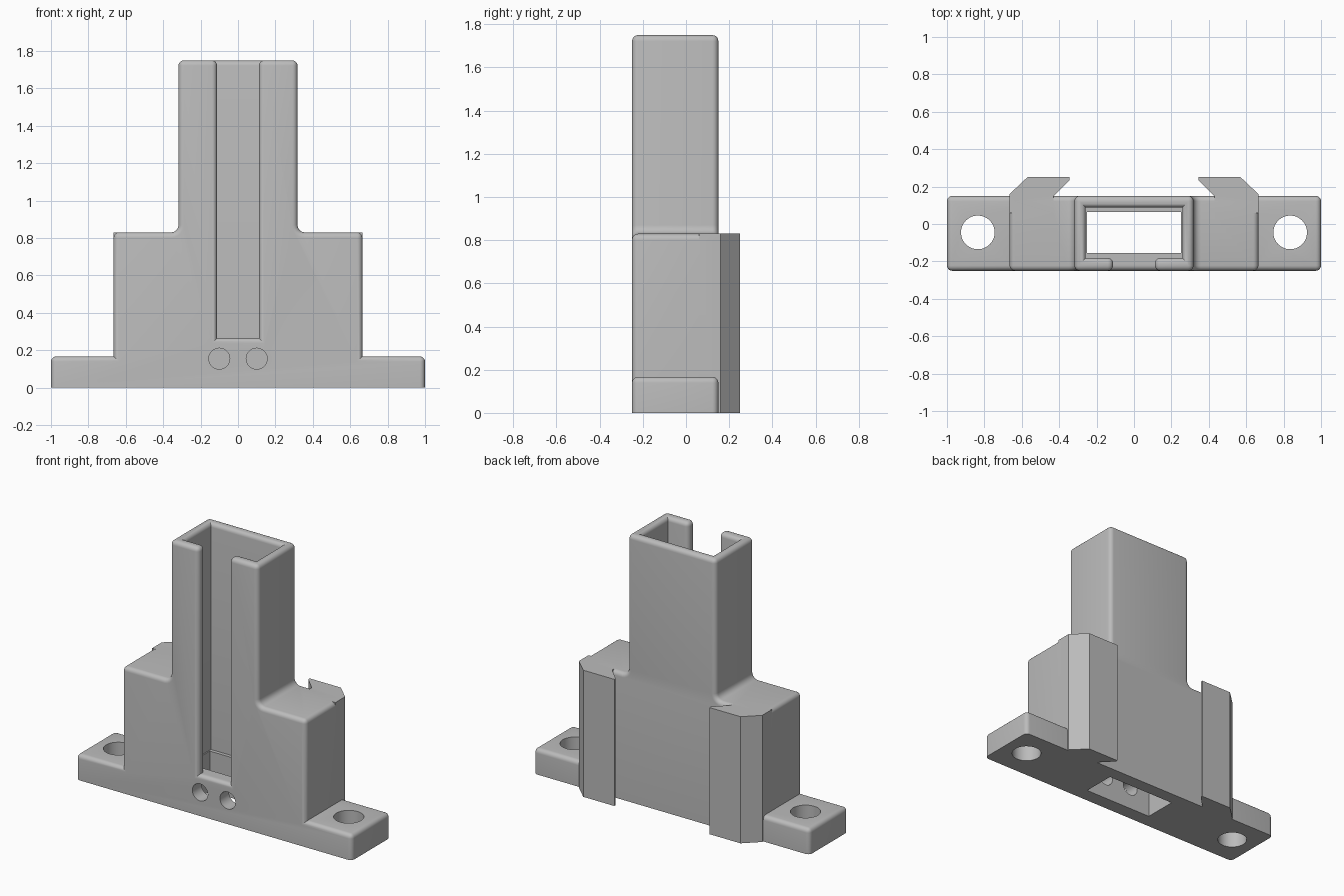
import bpy, bmesh, math
from mathutils import Vector

cube = bpy.data.objects.get("Cube")
if cube:
    bpy.data.objects.remove(cube, do_unlink=True)

grey = bpy.data.materials.new("plain grey")
grey.use_nodes = True
GREY = (0.5, 0.5, 0.5, 1)
grey.diffuse_color = GREY
grey.node_tree.nodes["Principled BSDF"].inputs["Base Color"].default_value = GREY


def prism(name, points, direction):
    """Extrude a closed outline of 3D points along a direction."""
    bm = bmesh.new()
    face = bm.faces.new([bm.verts.new(p) for p in points])
    grown = bmesh.ops.extrude_face_region(bm, geom=[face])["geom"]
    bmesh.ops.translate(bm, vec=Vector(direction),
                        verts=[v for v in grown if isinstance(v, bmesh.types.BMVert)])
    bmesh.ops.recalc_face_normals(bm, faces=bm.faces)
    mesh = bpy.data.meshes.new(name)
    bm.to_mesh(mesh)
    bm.free()
    mesh.materials.append(grey)
    obj = bpy.data.objects.new(name, mesh)
    bpy.context.collection.objects.link(obj)
    return obj


def upright(name, outline, low, high):
    return prism(name, [(x, y, low) for x, y in outline], (0, 0, high - low))


def circle(cx, cy, radius, count=48):
    turns = [math.tau * i / count for i in range(count)]
    return [(cx + radius * math.cos(a), cy + radius * math.sin(a)) for a in turns]


def combine(body, tool, operation):
    mod = body.modifiers.new("combine", 'BOOLEAN')
    mod.operation, mod.solver, mod.object = operation, 'EXACT', tool
    bpy.context.view_layer.objects.active = body
    bpy.ops.object.modifier_apply(modifier=mod.name)
    bpy.data.objects.remove(tool, do_unlink=True)


def mirrored(half):
    return half + [(-x, y) for x, y in reversed(half)]


FRONT, BACK = -0.25, 0.15
SHOULDER, TOP, SILL = 0.83, 1.75, 0.265

# Stepped body with a fillet where the tower meets the shoulders
fillet = 0.04
arc = [math.radians(a) for a in (270, 252, 234, 216, 198, 180)]
half = [(1, 0), (1, 0.167), (0.665, 0.167), (0.665, SHOULDER)]
half += [(0.318 + fillet + fillet * math.cos(a), SHOULDER + fillet + fillet * math.sin(a)) for a in arc]
half += [(0.318, TOP)]
body = prism("holder_body", [(x, FRONT, z) for x, z in mirrored(half)], (0, BACK - FRONT, 0))

# Channel inside the tower, open through the front slot
channel = mirrored([(0.112, -0.4), (0.112, -0.182), (0.258, -0.182), (0.258, 0.088)])
combine(body, upright("channel_cutter", channel, SILL, 2), 'DIFFERENCE')

# Round the outer corners, the rim and the slot lips; keep the base sharp
bm = bmesh.new()
bm.from_mesh(body.data)
bmesh.ops.remove_doubles(bm, verts=bm.verts, dist=0.0001)
outer = [e for e in bm.edges if len(e.link_faces) == 2
         and e.calc_face_angle_signed(0) > 0.6
         and max(v.co.z for v in e.verts) > 0.01]
bmesh.ops.bevel(bm, geom=outer, offset=0.028, offset_type='OFFSET', segments=5,
                profile=0.5, affect='EDGES', clamp_overlap=True)
bm.to_mesh(body.data)
bm.free()

# Hooked rails behind the shoulders
rail = [(0.665, 0.06), (0.665, 0.16), (0.57, 0.25), (0.345, 0.25),
        (0.345, 0.235), (0.43, 0.15), (0.43, 0.06)]
for side in (1, -1):
    outline = [(side * x, y) for x, y in rail]
    combine(body, upright("rail", outline, 0, SHOULDER), 'UNION')

# Narrower opening through the base
opening = mirrored([(0.25, -0.155), (0.25, 0.065)])
combine(body, upright("opening_cutter", opening, -0.1, 0.4), 'DIFFERENCE')

# Screw holes in the feet and cable holes below the slot
for side in (1, -1):
    combine(body, upright("screw_cutter", circle(side * 0.835, -0.045, 0.09), -0.1, 0.4), 'DIFFERENCE')
    ring = [(x, -0.4, z) for x, z in circle(side * 0.1, 0.155, 0.056)]
    combine(body, prism("cable_cutter", ring, (0, 0.3, 0)), 'DIFFERENCE')

bpy.ops.object.select_all(action='DESELECT')
body.select_set(True)
bpy.context.view_layer.objects.active = body
bpy.ops.object.shade_smooth_by_angle(angle=math.radians(30))
